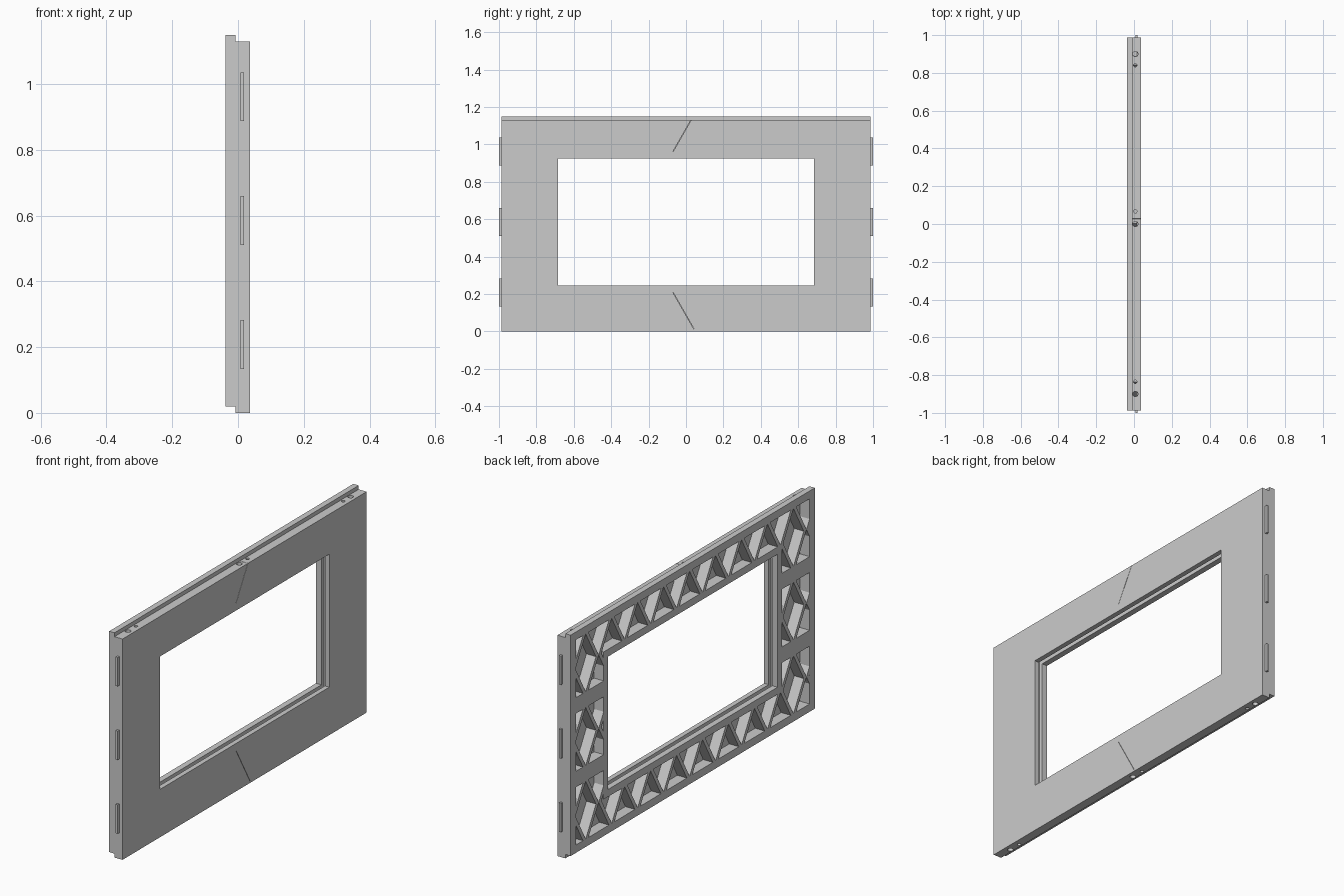
import bpy, bmesh, math
from mathutils import Vector

cube = bpy.data.objects.get("Cube")
if cube:
    bpy.data.objects.remove(cube, do_unlink=True)

grey = bpy.data.materials.new("light grey")
grey.use_nodes = True
grey.diffuse_color = (0.6, 0.6, 0.6, 1)
grey.node_tree.nodes["Principled BSDF"].inputs["Base Color"].default_value = (0.6, 0.6, 0.6, 1)

BACK, FACE, FLOOR = -0.038, 0.037, 0.016   # panel back, smooth face, pocket floor
MID = 0.585                                # mirror height of the pocket layout
Y_END = 0.987


def make(name, bm):
    bmesh.ops.recalc_face_normals(bm, faces=bm.faces)
    mesh = bpy.data.meshes.new(name)
    bm.to_mesh(mesh)
    bm.free()
    mesh.materials.append(grey)
    ob = bpy.data.objects.new(name, mesh)
    bpy.context.collection.objects.link(ob)
    return ob


def prism(bm, points, direction):
    """Extrude a flat outline along a direction."""
    face = bm.faces.new([bm.verts.new(p) for p in points])
    grown = bmesh.ops.extrude_face_region(bm, geom=[face])
    moved = [g for g in grown["geom"] if isinstance(g, bmesh.types.BMVert)]
    bmesh.ops.translate(bm, verts=moved, vec=direction)


def box(bm, x, y, z):
    prism(bm, [(x[0], y[0], z[0]), (x[0], y[1], z[0]),
               (x[0], y[1], z[1]), (x[0], y[0], z[1])], (x[1] - x[0], 0, 0))


def cut(target, bm):
    """Subtract a temporary cutter from the target."""
    cutter = make("cutter", bm)
    cutter.hide_render = True
    mod = target.modifiers.new("cut", 'BOOLEAN')
    mod.operation, mod.solver, mod.object = 'DIFFERENCE', 'EXACT', cutter
    bpy.context.view_layer.objects.active = target
    bpy.ops.object.modifier_apply(modifier=mod.name)
    bpy.data.objects.remove(cutter, do_unlink=True)


# Panel with a lap step along its top and bottom edges
step = -0.008
outline = [(BACK, 0.02), (step, 0.02), (step, 0), (FACE, 0),
           (FACE, 1.13), (step, 1.13), (step, 1.15), (BACK, 1.15)]
bm = bmesh.new()
prism(bm, [(x, -Y_END, z) for x, z in outline], (0, 2 * Y_END, 0))
panel = make("wall_panel", bm)

# Window opening, with a groove around the jamb
WY, WZ = 0.685, (0.245, 0.925)
bm = bmesh.new()
box(bm, (-0.1, 0.1), (-WY, WY), WZ)
cut(panel, bm)
bm = bmesh.new()
box(bm, (-0.008, 0.012), (-WY - 0.02, WY + 0.02), (WZ[0] - 0.02, WZ[1] + 0.02))
cut(panel, bm)

# Lattice pockets in the back: top and bottom rows, and three bays on each side
IN, OUT = 0.72, 0.945
ROW = 0.148
bays = [0.06 + ROW, MID, 2 * MID - 0.06 - ROW]      # centre height of each bay
rows = [(bays[0] - ROW, bays[0]), (bays[2], bays[2] + ROW)]
pockets = [((-OUT, OUT), r) for r in rows]
for side in (-1, 1):
    for c in bays:
        pockets.append((sorted((side * IN, side * OUT)), (c - ROW, c + ROW)))
for y, z in pockets:
    bm = bmesh.new()
    box(bm, (BACK - 0.05, FLOOR), y, z)
    cut(panel, bm)

# Dowel holes in the top and bottom edges
for z in (0.0, 1.13):
    for y, r in ((0.9, 0.014), (0.84, 0.009), (0.067, 0.009),
                 (0.0, 0.014), (-0.835, 0.009), (-0.9, 0.014)):
        bm = bmesh.new()
        bmesh.ops.create_cone(bm, cap_ends=True, segments=20, radius1=r, radius2=r, depth=0.07)
        bmesh.ops.translate(bm, verts=bm.verts, vec=(0.007, y, z))
        cut(panel, bm)

# Thin slanted seam, mirrored above and below the window
for flip in (False, True):
    pts = [(-0.071, 0.96), (-0.069, 0.96), (0.045, 1.16), (0.043, 1.16)]
    if flip:
        pts = [(y, 2 * MID - z) for y, z in pts]
    bm = bmesh.new()
    prism(bm, [(step, y, z) for y, z in pts], (0.1, 0, 0))
    cut(panel, bm)


# Zigzag ribs inside the pockets, trimmed to the pocket sides
PITCH, NODE, HALF = 0.21, -0.08, 0.011


def ribs(name, y_range, z_foot, z_tip):
    bm = bmesh.new()
    for k in range(-6, 7):
        foot = NODE + k * PITCH
        for s in (-1, 1):
            a, b = foot + s * HALF, foot + s * (PITCH / 2 - HALF)
            prism(bm, [(BACK, a - HALF, z_foot), (BACK, a + HALF, z_foot),
                       (BACK, b + HALF, z_tip), (BACK, b - HALF, z_tip)],
                  (FLOOR - BACK, 0, 0))
    for y, normal in ((y_range[0], -1), (y_range[1], 1)):
        bmesh.ops.bisect_plane(bm, geom=bm.verts[:] + bm.edges[:] + bm.faces[:],
                               plane_co=Vector((0, y, 0)), plane_no=Vector((0, normal, 0)),
                               clear_outer=True)
    make(name, bm)


ribs("top_ribs", (-OUT, OUT), rows[1][0], rows[1][1])
ribs("bottom_ribs", (-OUT, OUT), rows[0][1], rows[0][0])
for side, label in ((1, "left"), (-1, "right")):
    span = sorted((side * IN, side * OUT))
    ribs(label + "_upper_ribs", span, bays[2], bays[2] - ROW)
    ribs(label + "_middle_ribs_a", span, MID, MID + ROW)
    ribs(label + "_middle_ribs_b", span, MID, MID - ROW)
    ribs(label + "_lower_ribs", span, bays[0], bays[0] + ROW)

# Joining tabs on both end faces
for side, label in ((1, "back"), (-1, "front")):
    for i, c in enumerate(bays):
        bm = bmesh.new()
        box(bm, (0.008, 0.019), sorted((side * (Y_END - 0.01), side)), (c - 0.074, c + 0.074))
        make(f"{label}_tab_{i + 1}", bm)
